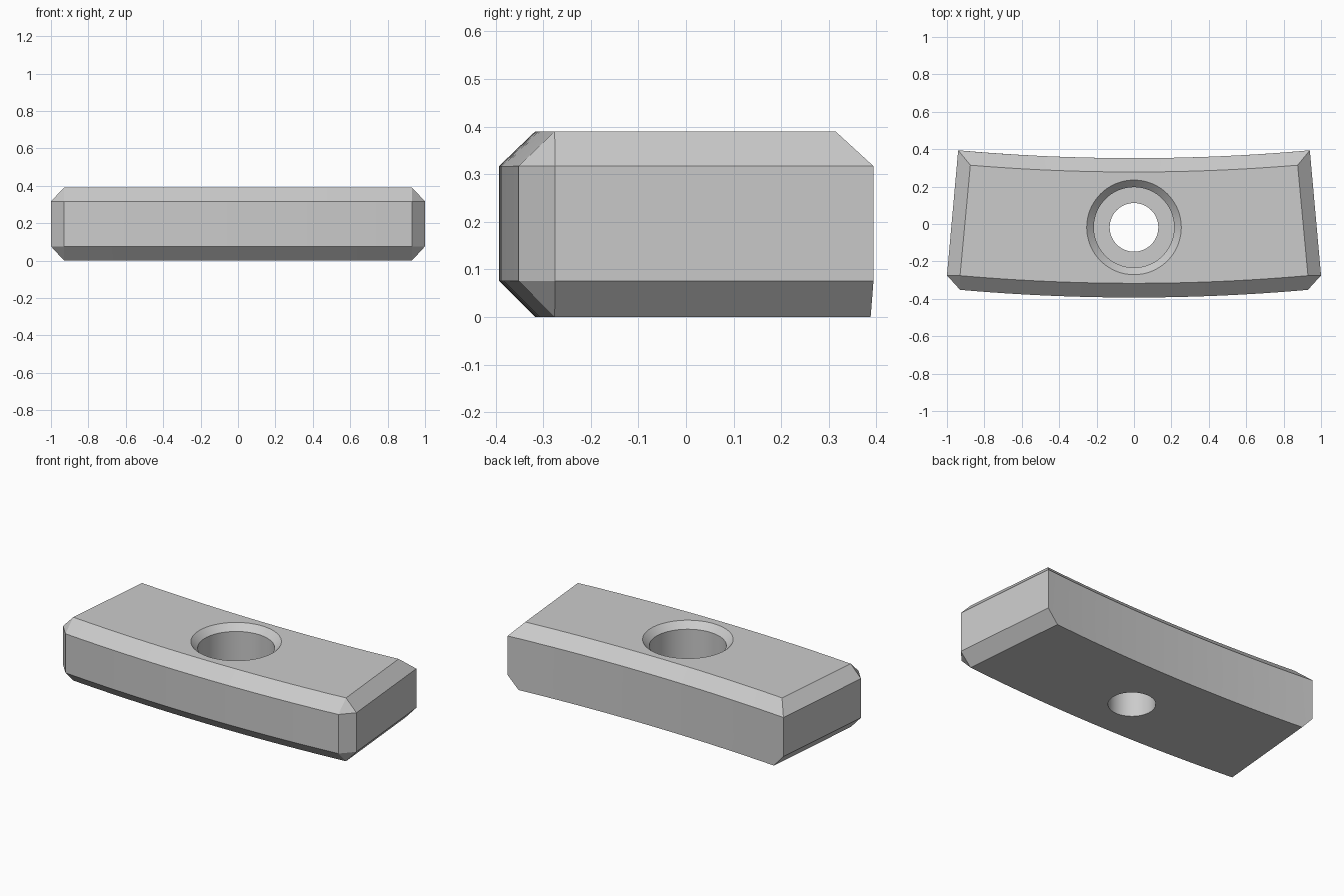
import bpy, bmesh, math

cube = bpy.data.objects.get("Cube")
if cube:
    bpy.data.objects.remove(cube, do_unlink=True)

grey = bpy.data.materials.new("light grey")
grey.use_nodes = True
colour = (0.6, 0.6, 0.6, 1)
grey.diffuse_color = colour
grey.node_tree.nodes["Principled BSDF"].inputs["Base Color"].default_value = colour


def new_object(name, bm):
    bmesh.ops.remove_doubles(bm, verts=bm.verts, dist=0.0005)
    bmesh.ops.recalc_face_normals(bm, faces=bm.faces)
    mesh = bpy.data.meshes.new(name)
    bm.to_mesh(mesh)
    bm.free()
    mesh.materials.append(grey)
    obj = bpy.data.objects.new(name, mesh)
    bpy.context.collection.objects.link(obj)
    return obj


def bridge(bm, a, b):
    for i in range(len(a)):
        j = (i + 1) % len(a)
        bm.faces.new((a[i], a[j], b[j], b[i]))


def arc(half_width, mid_y, steps=24):
    # shallow curve shared by the front and back walls
    xs = [half_width * (2 * i / steps - 1) for i in range(steps + 1)]
    return [(x, mid_y + 0.042 * (x / 0.94) ** 2) for x in xs]


def outline(bm, z, front, corner, back):
    pts = arc(*front) + [corner] + arc(*back)[::-1] + [(-corner[0], corner[1])]
    return [bm.verts.new((x, y, z)) for x, y in pts]


# Curved block: chamfered all round on top, front and sides only underneath
bm = bmesh.new()
wide = ((0.93, -0.393), (1.0, -0.275), (0.94, 0.352))
inset_corner = (0.93, -0.276)
rings = [
    outline(bm, 0.0, (0.93, -0.317), inset_corner, (0.87, 0.352)),
    outline(bm, 0.076, *wide),
    outline(bm, 0.317, *wide),
    outline(bm, 0.39, (0.93, -0.317), inset_corner, (0.875, 0.278)),
]
for lower, upper in zip(rings, rings[1:]):
    bridge(bm, lower, upper)
bm.faces.new(rings[0][::-1])
bm.faces.new(rings[-1])
block = new_object("curved_block", bm)

# Stepped hole cutter: through hole, counterbore and flared rim
bm = bmesh.new()
profile = [(0.13, -0.1), (0.13, 0.17), (0.215, 0.17), (0.215, 0.352),
           (0.253, 0.39), (0.253, 0.5)]
sides = 64
loops = [[bm.verts.new((r * math.cos(math.tau * i / sides),
                        r * math.sin(math.tau * i / sides) - 0.018, z))
          for i in range(sides)] for r, z in profile]
for lower, upper in zip(loops, loops[1:]):
    bridge(bm, lower, upper)
bm.faces.new(loops[0][::-1])
bm.faces.new(loops[-1])
cutter = new_object("hole_cutter", bm)
cutter.hide_render = True

cut = block.modifiers.new("stepped_hole", "BOOLEAN")
cut.operation = "DIFFERENCE"
cut.solver = "EXACT"
cut.object = cutter
bpy.ops.object.select_all(action="DESELECT")
block.select_set(True)
bpy.context.view_layer.objects.active = block
bpy.ops.object.modifier_apply(modifier=cut.name)
bpy.data.objects.remove(cutter, do_unlink=True)

bpy.ops.object.shade_smooth_by_angle(angle=math.radians(25))
